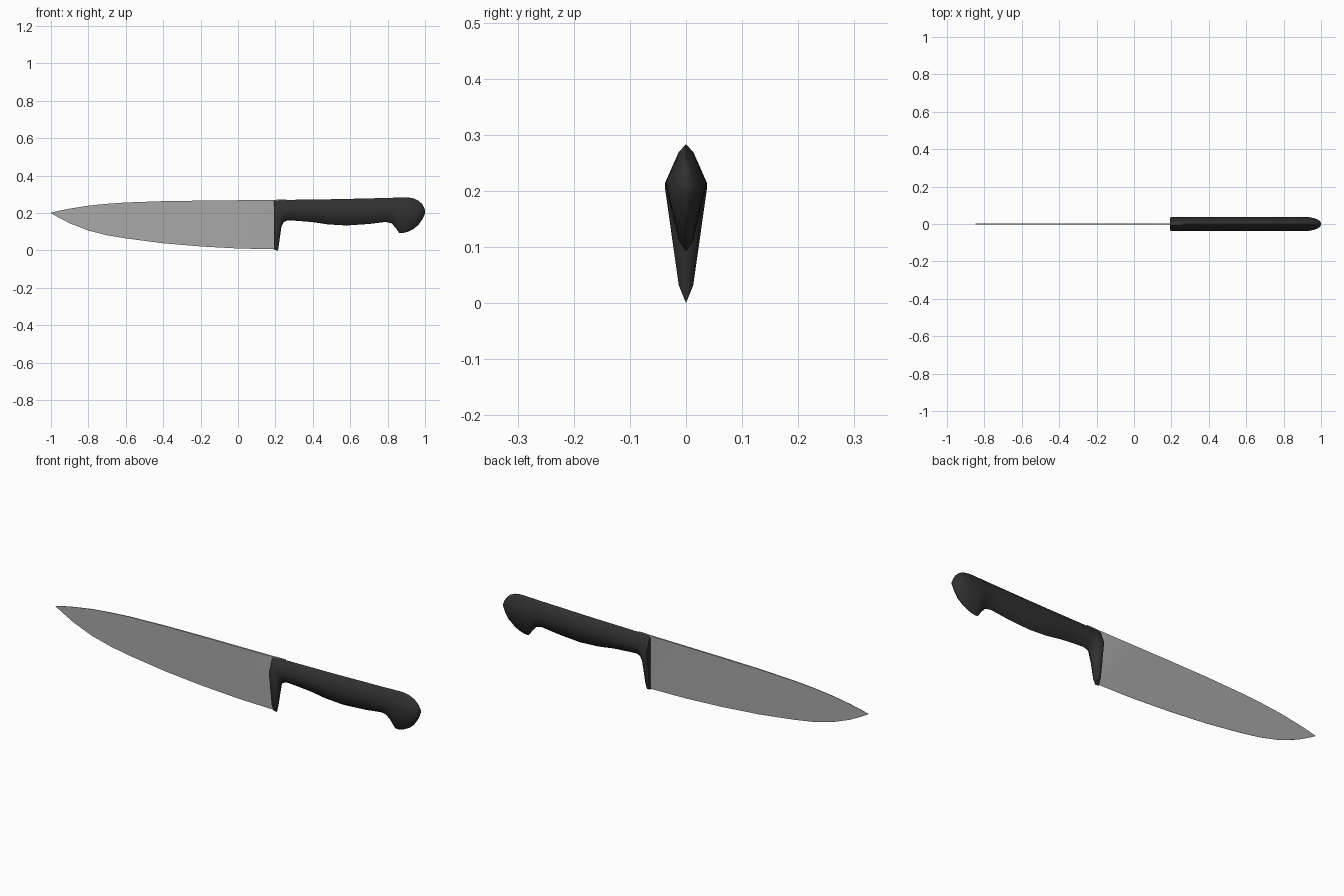
import bpy
import bmesh
import math

cube = bpy.data.objects.get("Cube")
if cube:
    bpy.data.objects.remove(cube, do_unlink=True)


def material(name, grey, roughness):
    mat = bpy.data.materials.new(name)
    mat.use_nodes = True
    colour = (grey, grey, grey, 1.0)
    mat.diffuse_color = colour
    shader = mat.node_tree.nodes["Principled BSDF"]
    shader.inputs["Base Color"].default_value = colour
    shader.inputs["Roughness"].default_value = roughness
    return mat


def loft(name, sections, mat, smooth_angle):
    """Skin a list of equal-length point loops and cap both ends."""
    bm = bmesh.new()
    rings = [[bm.verts.new(p) for p in ring] for ring in sections]
    count = len(rings[0])
    for a, b in zip(rings, rings[1:]):
        for i in range(count):
            j = (i + 1) % count
            bm.faces.new((a[i], a[j], b[j], b[i]))
    bm.faces.new(rings[0])
    bm.faces.new(rings[-1])
    bmesh.ops.recalc_face_normals(bm, faces=bm.faces)
    mesh = bpy.data.meshes.new(name)
    bm.to_mesh(mesh)
    bm.free()
    mesh.materials.append(mat)
    obj = bpy.data.objects.new(name, mesh)
    bpy.context.collection.objects.link(obj)
    bpy.ops.object.select_all(action="DESELECT")
    obj.select_set(True)
    bpy.context.view_layer.objects.active = obj
    bpy.ops.object.shade_smooth_by_angle(angle=math.radians(smooth_angle))
    return obj


def blade_section(x, top, bottom):
    # Wedge: thick spine, thin cutting edge, thinner towards the tip
    spine = 0.004 * min(1.0, 0.15 + (x + 1.0) * 1.2)
    edge = 0.0005
    return [(x, -spine, top), (x, spine, top), (x, edge, bottom), (x, -edge, bottom)]


def handle_section(x, top, bottom, width):
    # Pointed top and bottom, widest along a straight line on each side
    mid = min(0.215, bottom + 0.75 * (top - bottom)) if x < 0.95 else 0.21
    shoulder_top = top - 0.2 * (top - mid)
    shoulder_low = bottom + 0.16 * (mid - bottom)
    side = [(0.35 * width, shoulder_top), (width, mid), (0.35 * width, shoulder_low)]
    return ([(x, 0, top)] + [(x, y, z) for y, z in side]
            + [(x, 0, bottom)] + [(x, -y, z) for y, z in reversed(side)])


steel = material("brushed steel", 0.40, 0.4)
black = material("black plastic", 0.03, 0.6)

# Blade from tip to heel, then the tang showing along the handle top
blade_profile = [
    (-1.0, 0.201, 0.199), (-0.96, 0.211, 0.176), (-0.9, 0.223, 0.145),
    (-0.8, 0.239, 0.106), (-0.7, 0.249, 0.081), (-0.6, 0.256, 0.064),
    (-0.4, 0.263, 0.038), (-0.2, 0.266, 0.021), (0.0, 0.268, 0.01),
    (0.2, 0.27, 0.006), (0.21, 0.271, 0.2), (0.26, 0.272, 0.24),
]
loft("blade", [blade_section(*p) for p in blade_profile], steel, 30)

# Handle from finger guard to hooked butt: x, top, bottom, half width
handle_profile = [
    (0.193, 0.267, 0.004, 0.034), (0.199, 0.269, 0.001, 0.037),
    (0.214, 0.269, 0.0, 0.037), (0.224, 0.27, 0.07, 0.037),
    (0.232, 0.27, 0.125, 0.037), (0.243, 0.27, 0.15, 0.037),
    (0.265, 0.27, 0.161, 0.037), (0.33, 0.271, 0.157, 0.037),
    (0.4, 0.272, 0.151, 0.037), (0.48, 0.273, 0.139, 0.037),
    (0.58, 0.275, 0.133, 0.037), (0.7, 0.278, 0.141, 0.037),
    (0.79, 0.28, 0.152, 0.037), (0.82, 0.281, 0.145, 0.037),
    (0.842, 0.282, 0.122, 0.037), (0.862, 0.282, 0.093, 0.037),
    (0.88, 0.283, 0.092, 0.037), (0.91, 0.283, 0.1, 0.037),
    (0.94, 0.278, 0.115, 0.036), (0.965, 0.266, 0.137, 0.031),
    (0.985, 0.247, 0.165, 0.022), (0.995, 0.23, 0.185, 0.014),
    (1.0, 0.215, 0.2, 0.007),
]
loft("handle", [handle_section(*p) for p in handle_profile], black, 60)
